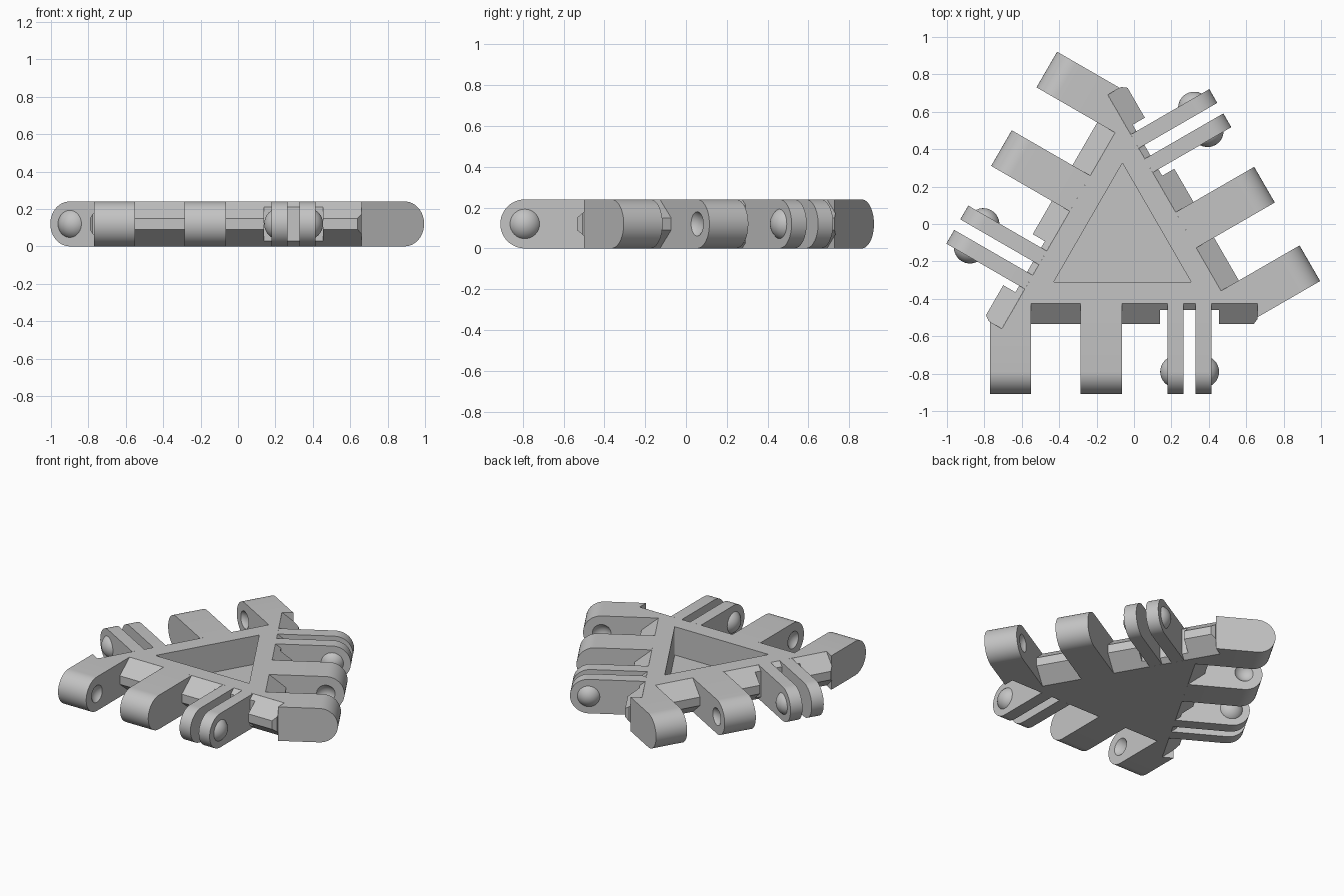
import bpy, bmesh, math
from mathutils import Matrix, Vector

cube = bpy.data.objects.get("Cube")
if cube:
    bpy.data.objects.remove(cube, do_unlink=True)

H = 0.24                      # thickness of the tile
R = H / 2                     # radius of the rounded hinge ends
PIN_Y = -0.79                 # hinge axis of the front side
EDGE = -0.425                 # top edge of the front side
LIP = -0.535                  # outer face of the bevelled lip
CENTRE = Vector((-0.062, -0.098, 0))

grey = bpy.data.materials.new("plain grey")
grey.use_nodes = True
grey.diffuse_color = (0.55, 0.55, 0.55, 1)
grey.node_tree.nodes["Principled BSDF"].inputs["Base Color"].default_value = (0.55, 0.55, 0.55, 1)


def turn(k):
    """Rotation about the tile centre to side k."""
    return (Matrix.Translation(CENTRE) @ Matrix.Rotation(math.radians(120 * k), 4, "Z")
            @ Matrix.Translation(-CENTRE))


def finish(name, bm):
    bmesh.ops.recalc_face_normals(bm, faces=bm.faces)
    mesh = bpy.data.meshes.new(name)
    bm.to_mesh(mesh)
    bm.free()
    mesh.materials.append(grey)
    obj = bpy.data.objects.new(name, mesh)
    bpy.context.collection.objects.link(obj)
    return obj


def smooth(obj):
    obj.data.shade_smooth()
    obj.data.set_sharp_from_angle(angle=math.radians(30))


def prism(name, points, depth, clip=None):
    """Extrude a flat outline; clip is an optional (point, normal) cut."""
    bm = bmesh.new()
    face = bm.faces.new([bm.verts.new(p) for p in points])
    new = bmesh.ops.extrude_face_region(bm, geom=[face])["geom"]
    bmesh.ops.translate(bm, vec=depth, verts=[v for v in new if isinstance(v, bmesh.types.BMVert)])
    if clip:
        cut = bmesh.ops.bisect_plane(bm, geom=bm.verts[:] + bm.edges[:] + bm.faces[:],
                                     plane_co=clip[0], plane_no=clip[1], clear_outer=True)
        bmesh.ops.holes_fill(bm, edges=[e for e in cut["geom_cut"]
                                        if isinstance(e, bmesh.types.BMEdge)])
    return finish(name, bm)


def ball(name, x, radius, keep=0, face_x=0):
    """Sphere on the hinge axis; keep +1 or -1 leaves the cap beyond face_x."""
    bm = bmesh.new()
    bmesh.ops.create_uvsphere(bm, u_segments=32, v_segments=16, radius=radius,
                              matrix=Matrix.Translation((x, PIN_Y, R))
                              @ Matrix.Rotation(math.pi / 2, 4, "Y"))
    if keep:
        bmesh.ops.bisect_plane(bm, geom=bm.verts[:] + bm.edges[:] + bm.faces[:],
                               plane_co=(face_x, 0, 0), plane_no=(-keep, 0, 0), clear_outer=True)
    return finish(name, bm)


def subtract(obj, cutter):
    mod = obj.modifiers.new("cut", "BOOLEAN")
    mod.operation = "DIFFERENCE"
    mod.solver = "EXACT"
    mod.object = cutter
    bpy.context.view_layer.update()
    result = bpy.data.meshes.new_from_object(
        obj.evaluated_get(bpy.context.evaluated_depsgraph_get()))
    obj.modifiers.clear()
    obj.data = result
    bpy.data.objects.remove(cutter, do_unlink=True)


def hinge(name, x0, x1, back):
    """Bar with a half-round end, running back to the body."""
    arc = [(x0, PIN_Y - R * math.sin(a), R + R * math.cos(a))
           for a in (math.pi * i / 24 for i in range(25))]
    return prism(name, [(x0, back, H)] + arc + [(x0, back, 0)], (x1 - x0, 0, 0))


def lip(name, x0, x1, front, clip=None):
    """Strip with sloping top and bottom, cut off flat at y = front."""
    rise = 0.09 * (EDGE - front) / (EDGE - LIP)
    outline = [(x0, EDGE, H), (x0, front, H - rise), (x0, front, rise), (x0, EDGE, 0)]
    return prism(name, outline, (x1 - x0, 0, 0), clip)


# Body plate with three corner blocks
corner = [(-0.706, -0.56, 0), (-0.77, -0.523, 0), (-0.77, -0.6, 0),
          (-0.55, -0.6, 0), (-0.55, EDGE, 0)]
outline = [turn(k) @ Vector(p) for k in range(3) for p in corner]
body = prism("body_plate", outline, (0, 0, H))

# Triangular pocket in the top
start = Vector((-0.429, -0.31, 0.04))
subtract(body, prism("pocket_cutter", [turn(k) @ start for k in range(3)], (0, 0, H)))

# Socket arms with facing dimples
outer_arm = hinge("outer_socket_arm", -0.77, -0.55, -0.6)
subtract(outer_arm, ball("dimple_cutter", -0.55 + 0.045, 0.075))
inner_arm = hinge("inner_socket_arm", -0.285, -0.065, EDGE)
subtract(inner_arm, ball("dimple_cutter", -0.285 - 0.045, 0.075))

# Pair of thin clip fingers with round bumps on their outer faces
parts = [outer_arm, inner_arm,
         hinge("left_clip_finger", 0.33, 0.415, EDGE),
         hinge("right_clip_finger", 0.18, 0.265, EDGE),
         ball("left_snap_bump", 0.415 - 0.046, 0.086, 1, 0.415),
         ball("right_snap_bump", 0.18 + 0.046, 0.086, -1, 0.18)]
for part in parts:
    smooth(part)

# Bevelled lips along the edge
parts += [lip("outer_lip", -0.55, -0.285, LIP),
          lip("middle_lip", -0.065, 0.14, LIP),
          lip("clip_recess", 0.14, 0.455, -0.46),
          lip("end_lip", 0.455, 0.66, LIP, ((0.66, -0.508, 0), (0.8, 0.6 * -1, 0)))]

# Repeat every part on the other two sides
for part in parts:
    for k in (1, 2):
        copy = bpy.data.objects.new(f"{part.name}_side_{k + 1}", part.data)
        copy.matrix_world = turn(k)
        bpy.context.collection.objects.link(copy)
